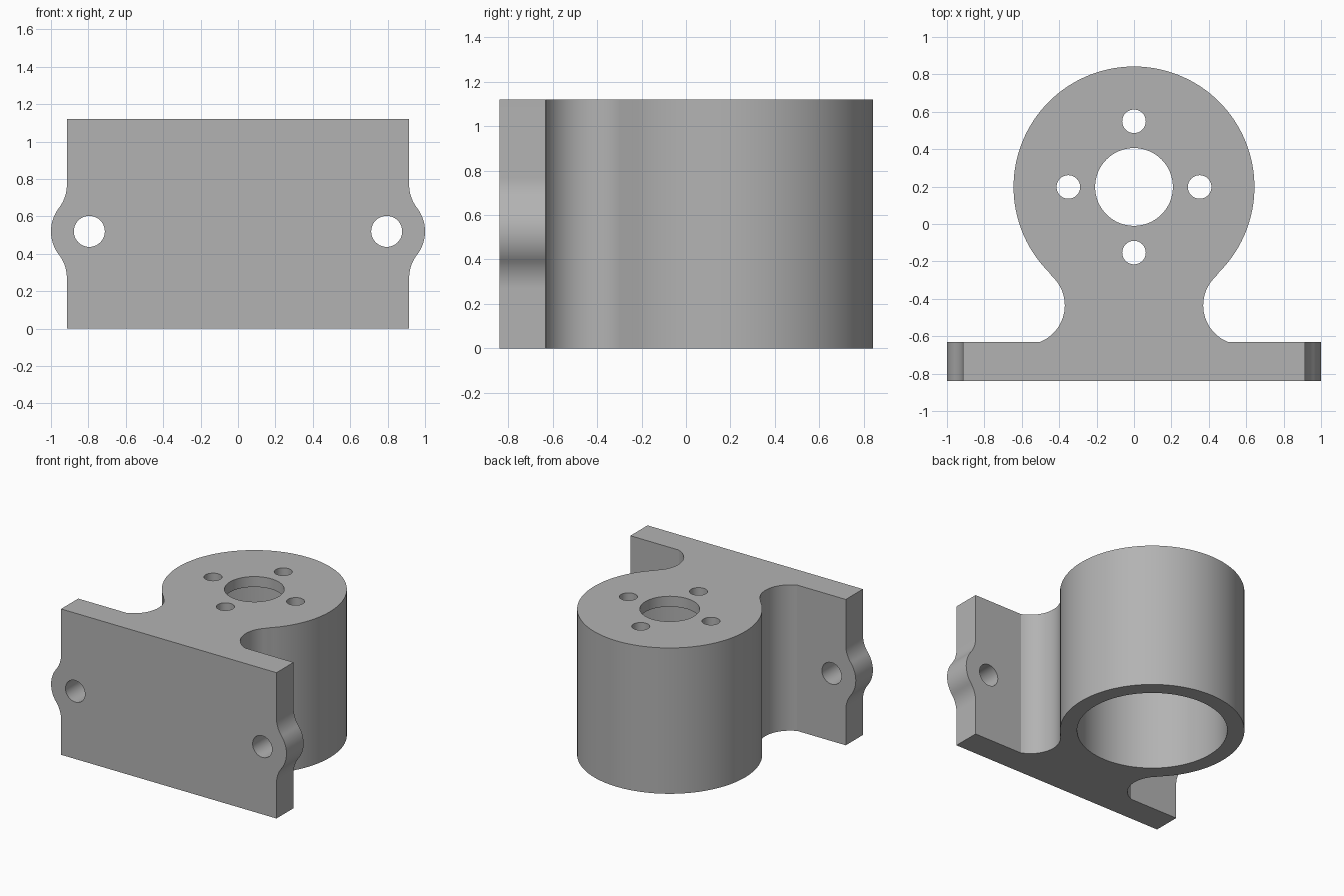
import bpy, bmesh
from math import radians, degrees, atan2, cos, sin
from mathutils import Vector

if "Cube" in bpy.data.objects:
    bpy.data.objects.remove(bpy.data.objects["Cube"], do_unlink=True)

HEIGHT = 1.12
FRONT, BACK = -0.84, -0.632      # mounting plate faces
HUB_Y, HUB_R = 0.198, 0.644      # round housing
CAP = 0.08                       # thickness of the housing's top wall

grey = bpy.data.materials.new("plain_grey")
grey.use_nodes = True
colour = (0.45, 0.45, 0.45, 1)
grey.diffuse_color = colour
grey.node_tree.nodes["Principled BSDF"].inputs["Base Color"].default_value = colour


def arc(cx, cy, r, start, end, steps):
    angles = [radians(start + (end - start) * i / steps) for i in range(steps + 1)]
    return [(cx + r * cos(a), cy + r * sin(a)) for a in angles]


def mirrored(half):
    """Close a right-hand outline with its mirror image."""
    return half + [(-x, y) for x, y in reversed(half)]


def prism(name, outline, place, sweep):
    """Extrude a flat outline along a vector."""
    bm = bmesh.new()
    face = bm.faces.new([bm.verts.new(place(u, v)) for u, v in outline])
    moved = bmesh.ops.extrude_face_region(bm, geom=[face])["geom"]
    bmesh.ops.translate(bm, vec=Vector(sweep),
                        verts=[g for g in moved if isinstance(g, bmesh.types.BMVert)])
    bmesh.ops.recalc_face_normals(bm, faces=bm.faces)
    mesh = bpy.data.meshes.new(name)
    bm.to_mesh(mesh)
    bm.free()
    mesh.materials.append(grey)
    obj = bpy.data.objects.new(name, mesh)
    bpy.context.collection.objects.link(obj)
    return obj


def upright(name, outline, z0, z1):
    return prism(name, outline, lambda u, v: (u, v, z0), (0, 0, z1 - z0))


def frontal(name, outline, y0, y1):
    return prism(name, outline, lambda u, v: (u, y0, v), (0, y1 - y0, 0))


def circle(cx, cy, r, steps):
    return arc(cx, cy, r, 0, 360, steps)[:-1]


def combine(target, tool, operation):
    mod = target.modifiers.new(tool.name, "BOOLEAN")
    mod.operation, mod.solver, mod.object = operation, "EXACT", tool
    bpy.context.view_layer.objects.active = target
    bpy.ops.object.modifier_apply(modifier=mod.name)
    bpy.data.objects.remove(tool, do_unlink=True)


# Housing with a waisted neck that runs into the plate
neck_x, neck_y, neck_r = 0.581, -0.435, 0.211
tangent = degrees(atan2(neck_y - HUB_Y, neck_x))
foot = degrees(atan2(BACK - neck_y, 0.5 - neck_x)) % 360
half = [(0.5, -0.74)]
half += arc(neck_x, neck_y, neck_r, foot, tangent + 180, 24)
half += arc(0, HUB_Y, HUB_R, tangent, 89, 60)[1:]
bracket = upright("mounting_bracket", mirrored(half), 0, HEIGHT)

# Mounting plate with a rounded ear on each side
ear_x, ear_z, ear_r, side, rise = 0.795, 0.52, 0.205, 0.915, 0.25
fillet_x = side + ear_r
bend = degrees(atan2(rise, fillet_x - ear_x))
half = [(side, 0)]
half += arc(fillet_x, ear_z - rise, ear_r, 180, 180 - bend, 14)
half += arc(ear_x, ear_z, ear_r, -bend, bend, 28)[1:]
half += arc(fillet_x, ear_z + rise, ear_r, 180 + bend, 180, 14)[1:]
half += [(side, HEIGHT)]
plate = frontal("mounting_plate", mirrored(half), FRONT, BACK)
combine(bracket, plate, "UNION")

# Deep bore from below, shaft opening and four screw holes in the top wall
cutters = [upright("bore", circle(0, HUB_Y, 0.525, 96), -0.1, HEIGHT - CAP),
           upright("shaft_opening", circle(0, HUB_Y, 0.208, 64), 0.9, 1.3)]
for dx, dy in ((1, 0), (0, 1), (-1, 0), (0, -1)):
    hole = circle(dx * 0.351, HUB_Y + dy * 0.351, 0.063, 32)
    cutters.append(upright("screw_hole", hole, 0.9, 1.3))

# Bolt holes through the ears
for s in (-1, 1):
    cutters.append(frontal("bolt_hole", circle(s * ear_x, ear_z, 0.083, 40), -1, -0.5))
for cutter in cutters:
    combine(bracket, cutter, "DIFFERENCE")

# Smooth the curved walls and keep the rims crisp
bpy.ops.object.select_all(action="DESELECT")
bracket.select_set(True)
bpy.context.view_layer.objects.active = bracket
bpy.ops.object.shade_smooth_by_angle(angle=radians(18))
